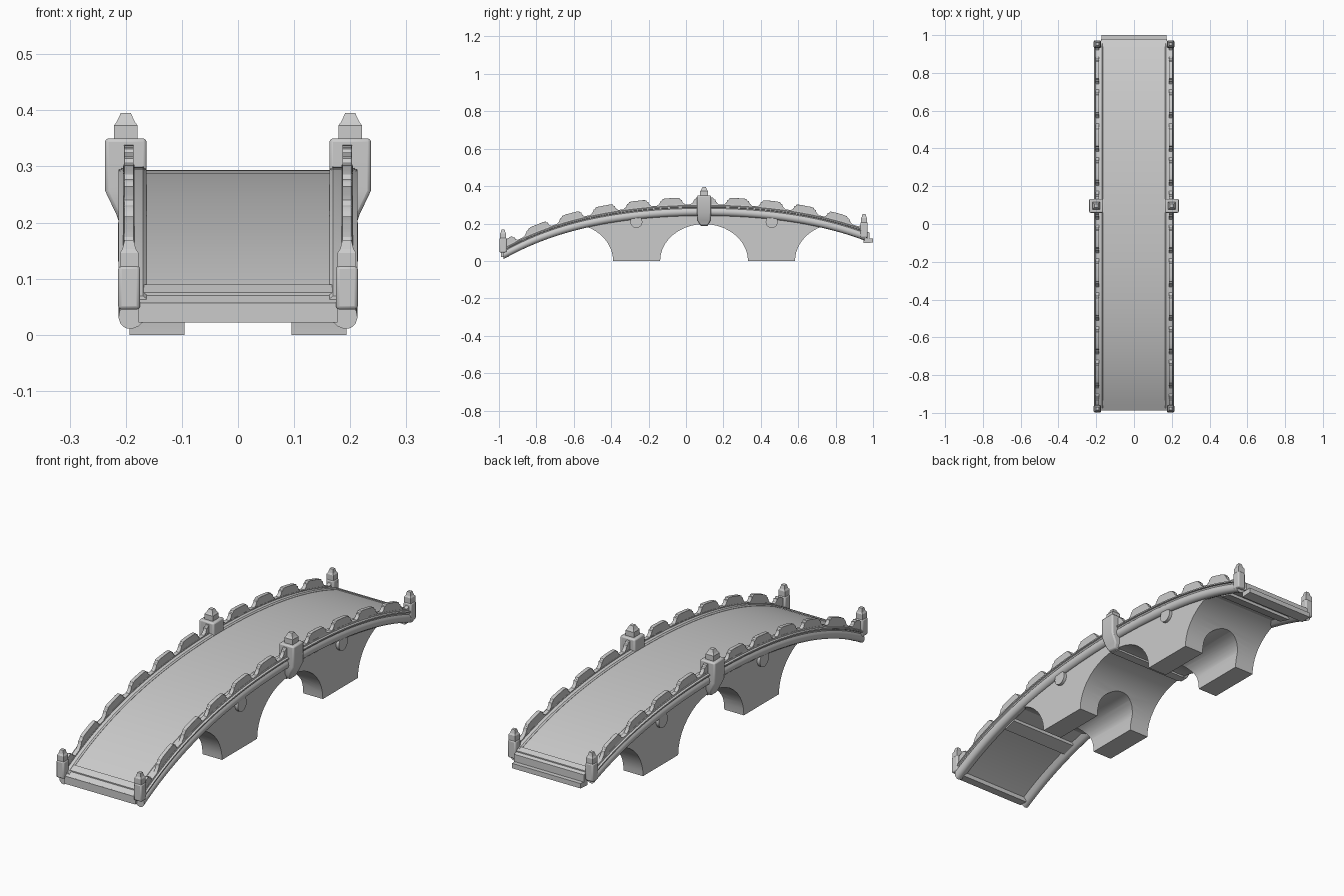
import bpy, bmesh
from math import sin, cos, pi, radians

if "Cube" in bpy.data.objects:
    bpy.data.objects.remove(bpy.data.objects["Cube"])

CY = 0.0965  # crown of the bridge along y


def arc(y):
    """Height of the deck surface along the bridge."""
    d = y - CY
    return 0.295 - 0.138 * d**2 - 0.055 * d**4


def make(name, bm, bevel=0.0, smooth=True):
    bmesh.ops.recalc_face_normals(bm, faces=bm.faces)
    me = bpy.data.meshes.new(name)
    bm.to_mesh(me)
    bm.free()
    ob = bpy.data.objects.new(name, me)
    bpy.context.collection.objects.link(ob)
    bpy.ops.object.select_all(action='DESELECT')
    ob.select_set(True)
    bpy.context.view_layer.objects.active = ob
    if bevel:
        m = ob.modifiers.new("bevel", 'BEVEL')
        m.width, m.segments, m.limit_method = bevel, 2, 'ANGLE'
    if smooth:
        bpy.ops.object.shade_smooth_by_angle(angle=radians(35))
    return ob


def loft(bm, rings):
    """Join equal-length closed rings and cap both ends."""
    rows = [[bm.verts.new(p) for p in r] for r in rings]
    n = len(rows[0])
    for a, b in zip(rows, rows[1:]):
        for i in range(n):
            j = (i + 1) % n
            bm.faces.new((a[i], a[j], b[j], b[i]))
    bm.faces.new(rows[0])
    bm.faces.new(rows[-1])


def sweep(name, section, y0, y1, n=48):
    """Sweep an (x, height above deck) section along the arc."""
    bm = bmesh.new()
    ys = [y0 + (y1 - y0) * i / n for i in range(n + 1)]
    loft(bm, [[(x, y, arc(y) + h) for x, h in section] for y in ys])
    return make(name, bm)


def prism(bm, pts, x0, x1):
    """Extrude a (y, z) outline along x."""
    loft(bm, [[(x, y, z) for y, z in pts] for x in (x0, x1)])


def box(cx, hx, y0, y1, z):
    return [(cx - hx, y0, z), (cx + hx, y0, z), (cx + hx, y1, z), (cx - hx, y1, z)]


# Deck slab
sweep("deck", [(-.175, -.036), (.175, -.036), (.175, -.001), (-.175, -.001)], -.985, .98)

# Raised thresholds and lower sills at the two ends
for nm, a, b in (("front", -.962, -.935), ("back", .94, .965)):
    sweep(nm + "_threshold", [(-.175, -.02), (.175, -.02), (.175, .004), (-.175, .004)], a, b, 2)
bm = bmesh.new()
prism(bm, [(-.988, .022), (-.95, .022), (-.95, .06), (-.988, .057)], -.177, .177)
make("front_sill", bm)
bm = bmesh.new()
prism(bm, [(.95, .095), (1.0, .098), (1.0, .12), (.95, .12)], -.172, .172)
make("back_sill", bm)

# Cross beams under the deck
for i, y in enumerate((-.65, .83)):
    sweep(f"cross_beam_{i}", [(-.17, -.05), (.17, -.05), (.17, -.03), (-.17, -.03)],
          y - .03, y + .03, 2)
bm = bmesh.new()
prism(bm, [(CY - .02, .187), (CY + .02, .187), (CY + .02, .24), (CY - .02, .24)], -.19, .19)
make("crown_beam", bm)

# Spandrel block: central arch, two half arches outside the piers
top = [(y, arc(y) - .02) for y in [-.584 + 1.361 * i / 24 for i in range(25)]]
N = 20
right = [(.583 + .235 * (1 - cos(t)), .2 * sin(t))
         for t in [radians(80) * (1 - i / 12) for i in range(13)]]
mid = [(CY + .235 * cos(pi * i / N), .197 * sin(pi * i / N)) for i in range(N + 1)]
left = [(2 * CY - y, z) for y, z in reversed(right)]
bm = bmesh.new()
prism(bm, top + right + mid + left, -.193, .193)
piers = make("arched_piers", bm, smooth=False)

# Tunnel along the bridge that splits each pier into two feet
bm = bmesh.new()
tun = [(.095, -.05)] + [(.095 * cos(pi * i / 16), .055 + .075 * sin(pi * i / 16))
                        for i in range(17)] + [(-.095, -.05)]
loft(bm, [[(x, y, z) for x, z in tun] for y in (-.8, 1.0)])
cutter = make("tunnel_cutter", bm, smooth=False)
cutter.hide_render = True
mod = piers.modifiers.new("tunnel", 'BOOLEAN')
mod.operation, mod.object, mod.solver = 'DIFFERENCE', cutter, 'EXACT'
bpy.context.view_layer.objects.active = piers
bpy.ops.object.modifier_apply(modifier="tunnel")
bpy.data.objects.remove(cutter)
bpy.ops.object.select_all(action='DESELECT')
piers.select_set(True)
bpy.ops.object.shade_smooth_by_angle(angle=radians(30))

# Sections reused on both sides
RIB = [(.163, -.036), (.178, -.049), (.19, -.054), (.201, -.052), (.209, -.045), (.213, -.034),
       (.211, -.022), (.205, -.014), (.207, -.008), (.213, -.006), (.213, .0),
       (.205, .003), (.184, .005), (.169, .005), (.163, .0)]
BASE = [(.183, 0), (.206, 0), (.204, .009), (.185, .009)]
NOTCH = [(.010, .004), (.016, .010), (.026, .018), (.031, .027),
         (.032, .033), (.040, .035), (.044, .043)]
cuts = [-.99] + [-.885 + .179 * i for i in range(11)] + [.985]


def post(name, s, cx, hx, y, hy, z0, z1, levels, bracket=False):
    """Bevelled square post with a tapered cap."""
    bm = bmesh.new()
    rings = []
    if bracket:
        rings = [box(s * .192, .016, y - .02, y + .02, .19),
                 box(s * .195, .022, y - hy + .003, y + hy - .003, .215)]
    rings += [box(s * cx, hx, y - hy, y + hy, z) for z in (z0, z1)]
    loft(bm, rings)
    make(name, bm, .006)
    bm = bmesh.new()
    loft(bm, [box(s * cx, h, y - h, y + h, z1 + dz) for dz, h in levels])
    make(name + "_cap", bm, smooth=False)


for s, side in ((1, "right"), (-1, "left")):
    # Rounded edge rib with inner kerb, and parapet base
    sweep(side + "_rib", [(s * x, h) for x, h in RIB], -.975, .955)
    sweep(side + "_parapet_base", [(s * x, h) for x, h in BASE], -.97, .95)

    # Scalloped parapet panels between the notches
    bm = bmesh.new()
    for a, b in zip(cuts, cuts[1:]):
        up = [(max(a + d, -.975), h) for d, h in NOTCH]
        down = [(min(b - d, .955), h) for d, h in reversed(NOTCH)]
        ya, yb = up[-1][0], down[0][0]
        crest = [(ya + (yb - ya) * k / 6, .045) for k in range(1, 6)]
        if a == cuts[0]:
            up = [(-.97, .004), (-.97, .043)]
        if b == cuts[-1]:
            down = [(.95, .043), (.95, .004)]
            crest = []
        prism(bm, [(y, arc(y) + h) for y, h in up + crest + down], s * .186, s * .203)
    make(side + "_parapet_panels", bm, .003)

    # Posts
    post(side + "_middle_post", s, .2, .037, CY, .037, .257, .35,
         [(-.01, .021), (.023, .021), (.03, .016), (.045, .009)], True)
    cap = [(-.01, .0165), (.023, .0165), (.03, .012), (.046, .008)]
    post(side + "_front_post", s, .194, .0195, -.978, .0195, .045, .123, cap)
    post(side + "_back_post", s, .194, .0195, .952, .0195, .125, .206, cap)

    # Round bosses below the rib above each pier
    for i, y in enumerate((-.265, .458)):
        bm = bmesh.new()
        prism(bm, [(y + .032 * cos(2 * pi * k / 20), .208 + .032 * sin(2 * pi * k / 20))
                   for k in range(20)], s * .17, s * .207)
        make(f"{side}_boss_{i}", bm)
